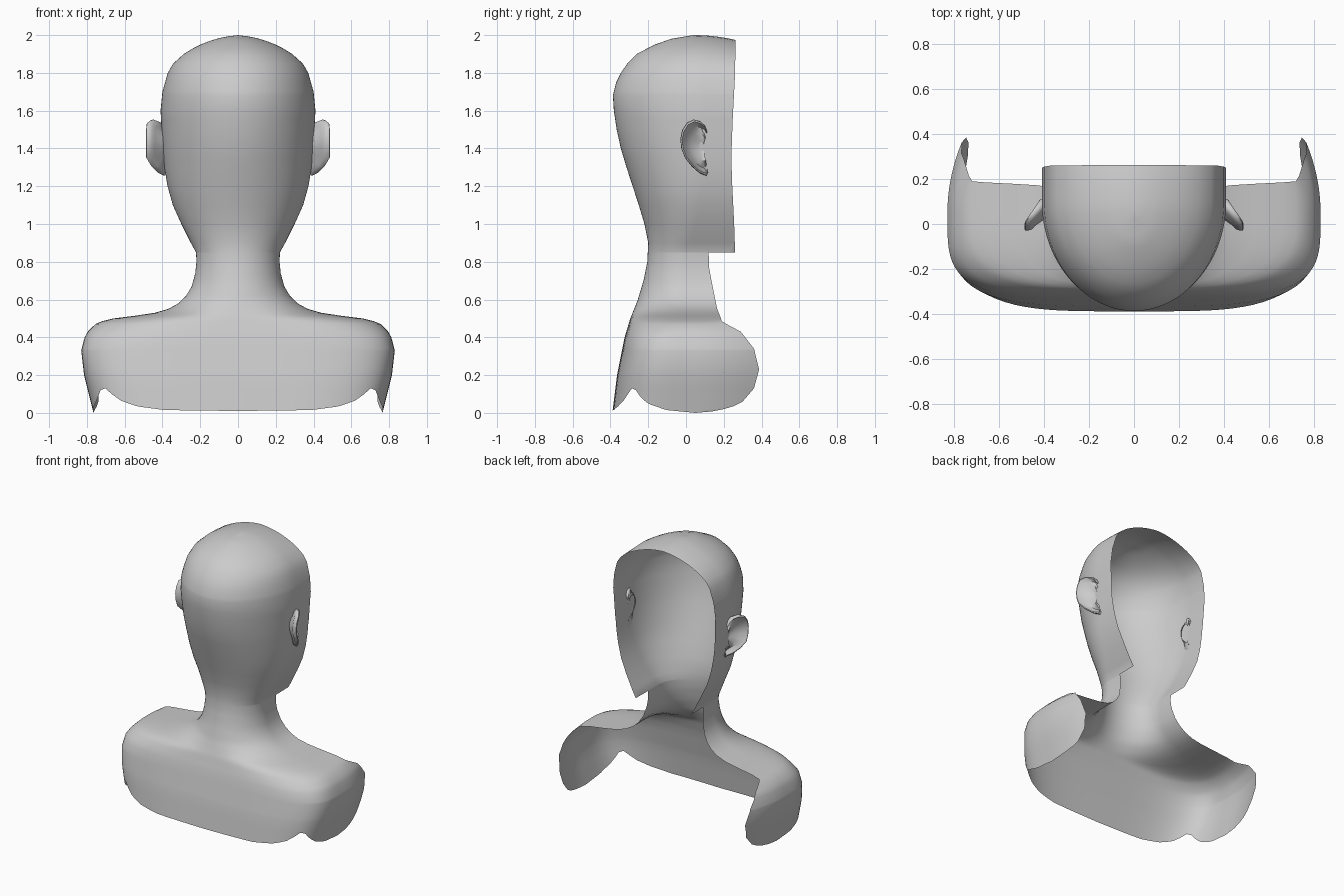
import bpy, bmesh
from math import cos, sin, radians

if "Cube" in bpy.data.objects:
    bpy.data.objects.remove(bpy.data.objects["Cube"])

# Profiles of the shell, each as (height, value)
WIDTH = [(0, .765), (.1, .79), (.2, .815), (.33, .83), (.4, .812), (.43, .795), (.47, .755), (.485, .72),
         (.5, .66), (.515, .54), (.53, .44), (.55, .37), (.58, .315), (.62, .275), (.67, .245), (.74, .226),
         (.8, .22), (.85, .222), (.9, .25), (1, .3), (1.1, .345), (1.2, .373), (1.3, .39), (1.4, .4), (1.6, .41),
         (1.7, .4), (1.8, .372), (1.85, .343), (1.9, .288), (1.93, .24), (1.95, .2), (1.97, .15), (1.985, .1),
         (1.995, .05), (2, 0)]
BACK = [(0, -.39), (.2, -.365), (.4, -.325), (.5, -.295), (.6, -.255), (.7, -.225), (.8, -.205), (.9, -.2),
        (1, -.22), (1.1, -.25), (1.3, -.315), (1.4, -.345), (1.5, -.367), (1.6, -.382), (1.68, -.387), (1.75, -.37),
        (1.8, -.345), (1.85, -.31), (1.9, -.262), (1.95, -.165), (1.98, -.08), (2, .04)]
FRONT = [(0, .05), (.008, .14), (.02, .2), (.035, .25), (.06, .3), (.13, .36), (.23, .387), (.34, .36), (.43, .29),
         (.47, .215), (.485, .19), (.5, .185), (.55, .165), (.6, .155), (.7, .135), (.77, .122), (.848, .12),
         (.85, .26), (1, .255), (1.2, .245), (1.35, .24), (1.55, .247), (1.8, .26), (2, .262)]
CENTRE = [(0, .05), (.45, .05), (.5, .02), (.6, 0), (.85, 0), (1, .05), (1.3, .1), (2, .1)]
POWER = [(0, 4), (.4, 4), (.47, 3.2), (.52, 2.3), (.6, 2), (2, 2)]
# Lower trim line: along the back by x, along the arm openings by y
HEM_BACK = [(0, .01), (.4, .015), (.55, .035), (.64, .07), (.71, .145)]
HEM_SIDE = [(-.285, .145), (-.24, .085), (-.2, .05), (-.1, .015), (.05, 0)]

ARC, STRAIGHT = 30, 8


def at(table, t):
    if t <= table[0][0]:
        return table[0][1]
    for (a, u), (b, v) in zip(table, table[1:]):
        if t <= b:
            return u + (v - u) * (t - a) / (b - a)
    return table[-1][1]


def ring_point(i, z):
    """Point i of the half ring, from the back centre round to the front edge."""
    w, yc, n = at(WIDTH, z), at(CENTRE, z), at(POWER, z)
    if i <= ARC:
        a = radians(90 * (1 - i / ARC))
        c, s = cos(a), sin(a)
        r = (c ** n + s ** n) ** (-1 / n)
        return w * c * r, yc - (yc - at(BACK, z)) * s * r
    y = yc + (at(FRONT, z) - yc) * (i - ARC) / STRAIGHT
    taper = .075 if z < .48 else 0
    return w - taper * ((y - yc) / .34) ** 2, y


def grid_object(name, rows):
    bm = bmesh.new()
    vs = [[bm.verts.new(p) for p in row] for row in rows]
    for a, b in zip(vs, vs[1:]):
        for j in range(len(a) - 1):
            bm.faces.new((a[j], a[j + 1], b[j + 1], b[j]))
    bmesh.ops.remove_doubles(bm, verts=bm.verts, dist=.0004)
    bmesh.ops.recalc_face_normals(bm, faces=bm.faces)
    me = bpy.data.meshes.new(name)
    bm.to_mesh(me)
    bm.free()
    ob = bpy.data.objects.new(name, me)
    bpy.context.collection.objects.link(ob)
    mirror = ob.modifiers.new("mirror", 'MIRROR')
    mirror.use_clip = True
    mirror.merge_threshold = .0005
    bpy.ops.object.select_all(action='DESELECT')
    ob.select_set(True)
    bpy.context.view_layer.objects.active = ob
    bpy.ops.object.shade_smooth_by_angle(angle=radians(50))
    return ob


# Open shell: back of head, neck and shoulders with arm ends
hem = []
for i in range(ARC + STRAIGHT + 1):
    x, y = ring_point(i, .1)
    hem.append(at(HEM_BACK, x) if y < -.28 else at(HEM_SIDE, y))
rows = []
for z in sorted({k for t in (WIDTH, BACK, FRONT) for k, _ in t}):
    row = []
    for i in range(ARC + STRAIGHT + 1):
        h = max(z, hem[i])
        x, y = ring_point(i, h)
        # the crown slopes down slightly towards the front cut
        drop = .025 * max(0, (h - 1.8) / .2) * (max(0, y - .04) / .22) ** 2
        row.append((x, y, h - drop))
    rows.append(row)
grid_object("bust_shell", rows)

# Ears: outline lofted from the root, over the rim, into the hollow
OUTLINE = [(.112, 1.49), (.1, 1.52), (.075, 1.543), (.04, 1.553), (.005, 1.537), (-.02, 1.498), (-.03, 1.45),
           (-.025, 1.4), (-.005, 1.35), (.03, 1.305), (.07, 1.27), (.108, 1.255), (.117, 1.275)]
LAYERS = [(.5, None, .385), (.82, -.045, 0), (.95, -.03, 0), (1, -.012, 0), (.98, 0, 0), (.92, .002, 0),
          (.86, -.01, 0), (.75, -.03, 0), (.5, None, .418), (.15, None, .4)]
ear = []
for scale, offset, fixed in LAYERS:
    row = []
    for y, z in OUTLINE:
        rim = .413 + .072 * min(1, (.115 - y) / .115) - .02 * max(0, (1.33 - z) / .075)
        x = fixed if offset is None else max(.385, rim + offset)
        row.append((x, .09 + (y - .09) * scale, 1.41 + (z - 1.41) * scale))
    ear.append(row)
grid_object("ears", ear)
